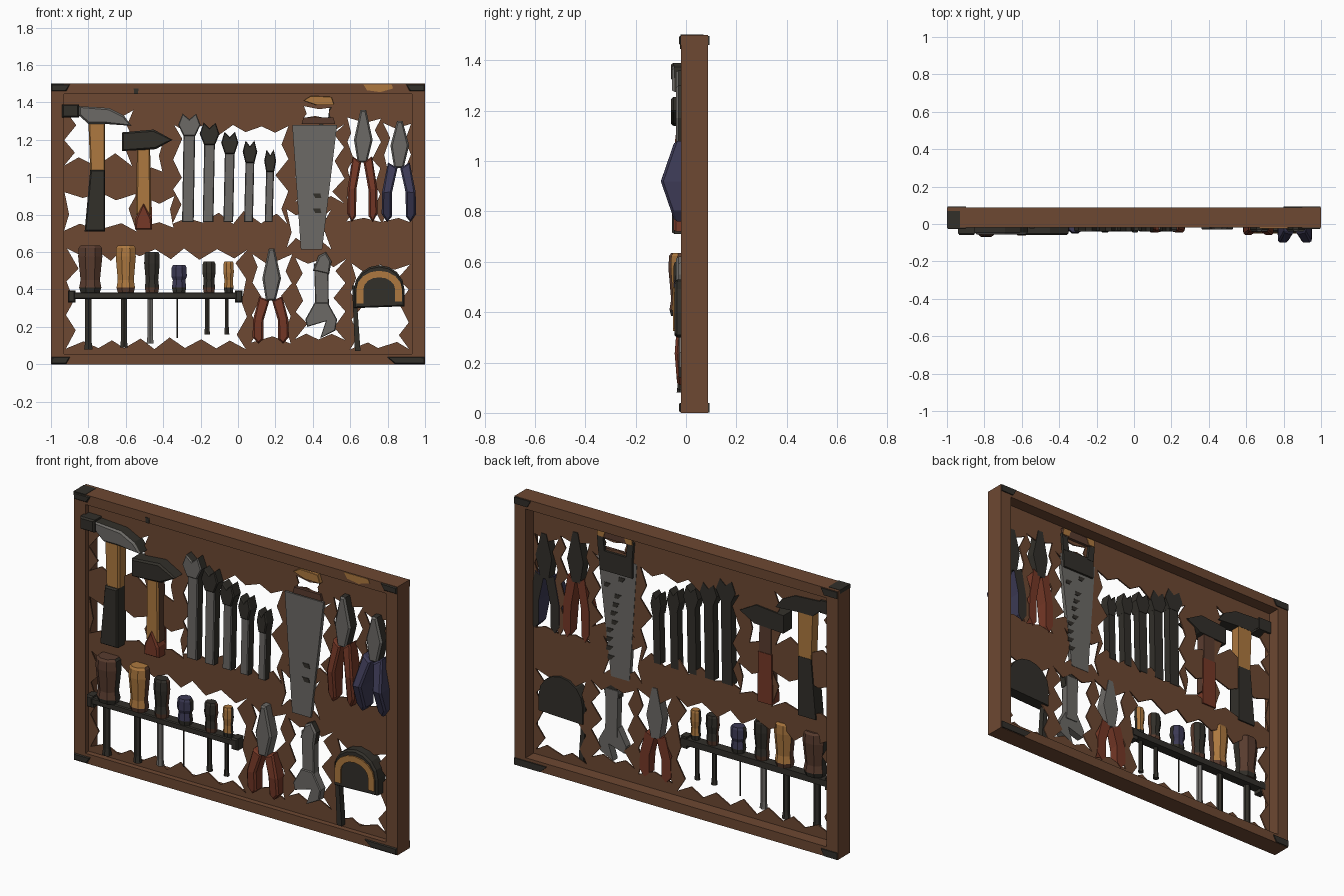
import bpy, bmesh, math, random

if "Cube" in bpy.data.objects:
    bpy.data.objects.remove(bpy.data.objects["Cube"])

random.seed(4)


def mat(name, *c):
    m = bpy.data.materials.new(name)
    m.diffuse_color = (*c, 1)
    m.use_nodes = True
    m.node_tree.nodes["Principled BSDF"].inputs["Base Color"].default_value = m.diffuse_color
    return m


BROWN = mat("brown_wood", .153, .065, .032)
DARK = mat("dark_metal", .032, .029, .023)
STEEL = mat("grey_steel", .15, .143, .132)
ORANGE = mat("orange_wood", .42, .19, .05)
RED = mat("red_grip", .18, .04, .02)
BLUE = mat("blue_grip", .045, .042, .09)
UMBER = mat("umber_grip", .1, .045, .028)


def finish(name, bm, mats):
    me = bpy.data.meshes.new(name)
    bmesh.ops.recalc_face_normals(bm, faces=bm.faces[:])
    bm.to_mesh(me)
    bm.free()
    for m in mats:
        me.materials.append(m)
    bpy.context.collection.objects.link(bpy.data.objects.new(name, me))


def slab(name, pts, front, back=None, y0=-.04, y1=.015, ch=.01, bow=0):
    """Outline in x,z extruded from y0 (front, chamfered) to y1; sides and back may differ."""
    bm = bmesh.new()
    a = [bm.verts.new((x, y0 + ch, z)) for x, z in pts]
    b = [bm.verts.new((x, y1, z)) for x, z in pts]
    f = bm.faces.new(a)
    bm.faces.new(b)
    for i in range(len(pts)):
        bm.faces.new((a[i - 1], a[i], b[i], b[i - 1]))
    bmesh.ops.recalc_face_normals(bm, faces=bm.faces[:])
    if ch:
        bmesh.ops.inset_region(bm, faces=[f], thickness=ch, depth=ch)
    bm.normal_update()
    limit = .5 if bow else -.3
    for g in bm.faces:
        g.material_index = int(back is not None and g.normal.y > limit)
    if bow:  # front bulges in the middle and drops back at both ends
        zs = [z for _, z in pts]
        mid, half = (max(zs) + min(zs)) / 2, (max(zs) - min(zs)) / 2
        for v in bm.verts:
            if v.co.y < 0:
                v.co.y += bow * abs(v.co.z - mid) / half
        bmesh.ops.triangulate(bm, faces=[g for g in bm.faces if len(g.verts) > 4])
    finish(name, bm, [front, back or front])


def bar(name, xt, wt, zt, xb, wb, zb, front, back=None, **k):
    """Tapered bar: centre, half width and height of its top and bottom ends."""
    slab(name, [(xb - wb, zb), (xb + wb, zb), (xt + wt, zt), (xt - wt, zt)], front, back, **k)


def lathe(name, x, prof, m, cap=None, sides=8):
    """Stack of rings (z, radius); the lowest band and the left and right flutes take the cap material."""
    bm = bmesh.new()
    rings = [[bm.verts.new((x + r * math.cos((k + .5) * math.tau / sides),
                            .85 * r * math.sin((k + .5) * math.tau / sides) - .015, z))
              for k in range(sides)] for z, r in prof]
    for i, (p, q) in enumerate(zip(rings, rings[1:])):
        for k in range(sides):
            f = bm.faces.new((p[k], p[(k + 1) % sides], q[(k + 1) % sides], q[k]))
            f.material_index = int(cap is not None and (i < 1 or k in (3, 7)))
    bm.faces.new(rings[0])
    bm.faces.new(rings[-1])
    finish(name, bm, [m, cap or m])


# Frame with worn dark corner patches on front and back
FRAME = dict(y0=-.02, y1=.087, ch=0)
for s, n in ((-1, "left"), (1, "right")):
    bar("frame_" + n, s * .965, .035, 1.5, s * .965, .035, 0, BROWN, **FRAME)
    for v, z in (("bottom", .02), ("top", 1.478)):
        w = .1 if (s, v) == (1, "bottom") else .05
        bar(f"corner_{v}_{n}", s * (.998 - w), w, z + .019, s * (.998 - w * .8), w * .8, z - .018, DARK,
            y0=-.027, y1=.093, ch=.006)
bar("corner_top_cap", -.965, .036, 1.502, -.965, .036, 1.48, DARK, y0=-.022, y1=.07, ch=0)
for n, z in (("bottom", 0), ("top", 1.445)):
    bar("frame_" + n, 0, .93, z + .055, 0, .93, z, BROWN, **FRAME)
slab("painted_patch", [(.67, 1.497), (.69, 1.465), (.76, 1.455), (.83, 1.475), (.82, 1.497)], ORANGE,
     y0=-.023, y1=-.019, ch=0)
bar("worn_spot", -.545, .013, 1.475, -.545, .01, 1.445, DARK, y0=-.023, y1=-.019, ch=0)


# Back board with ragged openings behind the tools
def ragged(x0, x1, z0, z1):
    """Rectangle whose edges carry random torn tabs pointing inward."""
    c = [(x0, z0), (x1, z0), (x1, z1), (x0, z1)]
    amp = min(.075, .3 * min(x1 - x0, z1 - z0))
    pts = []
    for (ax, az), (bx, bz) in zip(c, c[1:] + c[:1]):
        L = math.hypot(bx - ax, bz - az)
        dx, dz = (bx - ax) / L, (bz - az) / L
        n = 2 * max(1, round(L / .16))
        for i in range(n):
            t = L * (i + (random.uniform(-.2, .2) if i else 0)) / n
            d = amp * random.uniform(.4, .95) if i % 2 else random.uniform(0, .008)
            pts.append((ax + dx * t - dz * d, az + dz * t + dx * d))
    return pts


HOLES = [(-.93, -.56, 1.06, 1.36), (-.93, -.54, .71, .92),           # claw hammer
         (-.53, -.4, 1.03, 1.2), (-.52, -.34, .73, .9),              # small hammer
         (-.35, .27, .75, 1.28),                                     # wrenches
         (.3, .57, .86, 1.29), (.26, .5, .615, .83), (.35, .5, 1.31, 1.38),  # saw
         (.58, .765, .76, 1.32), (.775, .925, .76, 1.29),            # upper pliers
         (-.92, .05, .08, .62),                                      # screwdrivers
         (.07, .29, .11, .59), (.305, .58, .13, .57),                # lower pliers, wrench
         (.6, .92, .08, .54)]                                        # tape measure
cu = bpy.data.curves.new("back_board", 'CURVE')
cu.dimensions = '2D'
cu.fill_mode = 'BOTH'
cu.extrude = .004
for loop in [[(-.94, .04), (.94, .04), (.94, 1.46), (-.94, 1.46)]] + [ragged(*h) for h in HOLES]:
    sp = cu.splines.new('POLY')
    sp.points.add(len(loop) - 1)
    for p, (x, z) in zip(sp.points, loop):
        p.co = (x, z, 0, 1)
    sp.use_cyclic_u = True
cu.materials.append(BROWN)
board = bpy.data.objects.new("back_board", cu)
board.rotation_euler.x = math.pi / 2
board.location.y = .014
bpy.context.collection.objects.link(board)

# Claw hammer
slab("claw_hammer_head", [(-.85, 1.38), (-.69, 1.37), (-.61, 1.33), (-.57, 1.275), (-.71, 1.285),
                          (-.8, 1.285), (-.85, 1.33)], STEEL, DARK, y0=-.055, y1=.025)
bar("claw_hammer_face", -.895, .045, 1.39, -.895, .045, 1.32, DARK, y0=-.06, y1=.03)
bar("claw_hammer_handle", -.755, .045, 1.3, -.75, .04, 1.03, ORANGE, y1=.024)
bar("claw_hammer_grip", -.75, .04, 1.04, -.765, .055, .71, DARK, y0=-.055, y1=.026)

# Small hammer
slab("small_hammer_head", [(-.62, 1.24), (-.45, 1.255), (-.35, 1.2), (-.44, 1.15), (-.62, 1.14)],
     DARK, y0=-.06, y1=.026)
bar("small_hammer_handle", -.505, .035, 1.18, -.505, .04, .8, ORANGE, UMBER, y1=.023)
slab("small_hammer_tip", [(-.548, .78), (-.505, .86), (-.462, .78), (-.459, .72), (-.551, .72)], RED,
     y0=-.05, y1=.022)
bar("small_hammer_back", -.505, .041, 1.0, -.505, .046, .72, RED, y0=.018, y1=.026, ch=0)

# Row of wrenches, shrinking to the right
for i in range(5):
    xt, zt = -.26 + .108 * i, 1.34 - .048 * i
    xb, w, h = xt - .008, .031 - .0025 * i, .06 - .007 * i
    bar(f"wrench_{i + 1}", xt, w, zt - .1, xb, w, .76, STEEL, DARK, y0=-.03, y1=.02, ch=.006)
    slab(f"wrench_jaw_{i + 1}", [(xt - w, zt - .12), (xt + w, zt - .12), (xt + h, zt - .06), (xt + h * .6, zt),
         (xt, zt - .03), (xt - h * .6, zt), (xt - h, zt - .06)], DARK if i else STEEL, DARK, y1=.022, ch=.006)

# Hand saw with rust spots
bar("saw_blade", .41, .12, 1.28, .393, .057, .615, STEEL, y0=-.002, y1=.02, ch=0)
for i in range(10):
    x, z = .4 + random.uniform(-.07, .07), .72 + .05 * i
    bar(f"saw_rust_{i}", x, .02, z + .012, x + .012, .012, z - .012, DARK, y0=.019, y1=.023, ch=0)
for z in (.9, .82):
    bar("saw_front_rust", .42, .02, z + .012, .43, .016, z - .012, DARK, y0=-.005, y1=0, ch=0)
bar("saw_neck", .415, .105, 1.31, .41, .1, 1.2, DARK, y0=.019, y1=.032, ch=0)
bar("saw_handle_back", .415, .11, 1.43, .415, .1, 1.385, UMBER, y0=.019, y1=.035, ch=0)
for s in (-1, 1):
    bar("saw_handle_post", .415 + s * .095, .018, 1.4, .415 + s * .085, .02, 1.3, DARK, y0=.019, y1=.034, ch=0)
    bar("saw_handle_paint", .415 + s * .08, .025, 1.43, .415 + s * .09, .02, 1.39, ORANGE, y0=.034, y1=.038, ch=0)
slab("saw_handle", [(.35, 1.41), (.39, 1.435), (.5, 1.43), (.515, 1.385), (.42, 1.385)], ORANGE, y0=-.012, ch=.002)
bar("saw_handle_base", .43, .08, 1.32, .43, .09, 1.285, UMBER, y0=-.004, ch=0)


def pliers(name, c, top, pivot, bottom, w, y, m, back, bow):
    """Pointed jaws over a mirrored pair of bowed grips."""
    slab(name + "_jaws", [(c - .025, pivot), (c + .025, pivot), (c + .055, pivot + .12), (c + .02, top),
                          (c - .01, top), (c - .045, pivot + .12)], STEEL, STEEL if back == STEEL else DARK, y1=.022)
    L = pivot - bottom
    for s, n in ((-1, "left"), (1, "right")):
        shape = [(.08, 0), (.65, .1), (1, -.45), (1.02, -.85), (.7, -1), (.42, -.9), (.4, -.45)]
        slab(f"{name}_grip_{n}", [(c + s * w * a, pivot + L * b) for a, b in shape], m,
             DARK if back == DARK else m, y0=y, y1=.022, ch=.01, bow=bow)


pliers("red_pliers", .665, 1.36, 1.08, .76, .08, -.06, RED, RED, .02)
pliers("blue_pliers", .86, 1.3, 1.05, .76, .09, -.1, BLUE, DARK, .055)
pliers("lower_pliers", .175, .62, .34, .11, .095, -.045, RED, STEEL, .01)

# Screwdriver rack and screwdrivers
bar("rack_bar", -.44, .46, .385, -.44, .46, .35, DARK, y1=.02, ch=.006)
for x, n in ((-.89, "left"), (.005, "right")):
    bar("rack_end_" + n, x, .02, .395, x, .02, .33, DARK, y0=-.045)
DRIVERS = ((-.79, .07, .635, .08, UMBER, DARK, DARK), (-.6, .058, .635, .09, ORANGE, UMBER, DARK),
           (-.46, .045, .6, .11, DARK, UMBER, STEEL), (-.315, .045, .53, .14, BLUE, DARK, DARK),
           (-.155, .038, .55, .16, DARK, UMBER, DARK), (-.05, .03, .55, .16, ORANGE, DARK, DARK))
for i, (x, r, zt, zb, m, cap, steel) in enumerate(DRIVERS):
    lathe(f"screwdriver_handle_{i + 1}", x, [(.385, r * .8), (.41, r * .92), (.45, r * .8),
          (zt - .06, r), (zt - .012, r * .95), (zt, r * .8)], m, cap)
    sr = .004 if i == 3 else .02 - .0016 * i
    lathe(f"screwdriver_shaft_{i + 1}", x - .01, [(zb, sr * 1.3), (zb + .04, sr), (.39, sr)], steel, sides=6)

# Adjustable wrench
bar("adjustable_wrench_shaft", .445, .038, .54, .45, .036, .28, STEEL, y0=-.025, y1=.02, ch=.006)
slab("adjustable_wrench_top", [(.4, .5), (.43, .58), (.47, .6), (.5, .55), (.487, .48)], STEEL, DARK, y0=-.03)
slab("adjustable_wrench_jaw", [(.41, .33), (.48, .33), (.53, .24), (.52, .18), (.44, .14), (.47, .23),
                               (.37, .2), (.36, .24)], STEEL, y0=-.03, ch=.005)


# Tape measure: housing, orange arch and pulled-out strip
def dome(r, h, z0):
    arc = [math.pi * (1 - k / 8) for k in range(9)]
    return [(.755 - r, z0)] + [(.755 + r * math.cos(t), .4 + h * math.sin(t)) for t in arc] + [(.755 + r, z0 + .01)]


slab("tape_housing", dome(.135, .13, .3), DARK, y0=-.045, y1=.03)
slab("tape_arch", dome(.122, .1, .325) + dome(.085, .065, .325)[::-1], ORANGE, y0=-.052, y1=-.044, ch=0)
bar("tape_strip", .62, .01, .42, .64, .015, .07, DARK, y0=-.02, ch=0)
